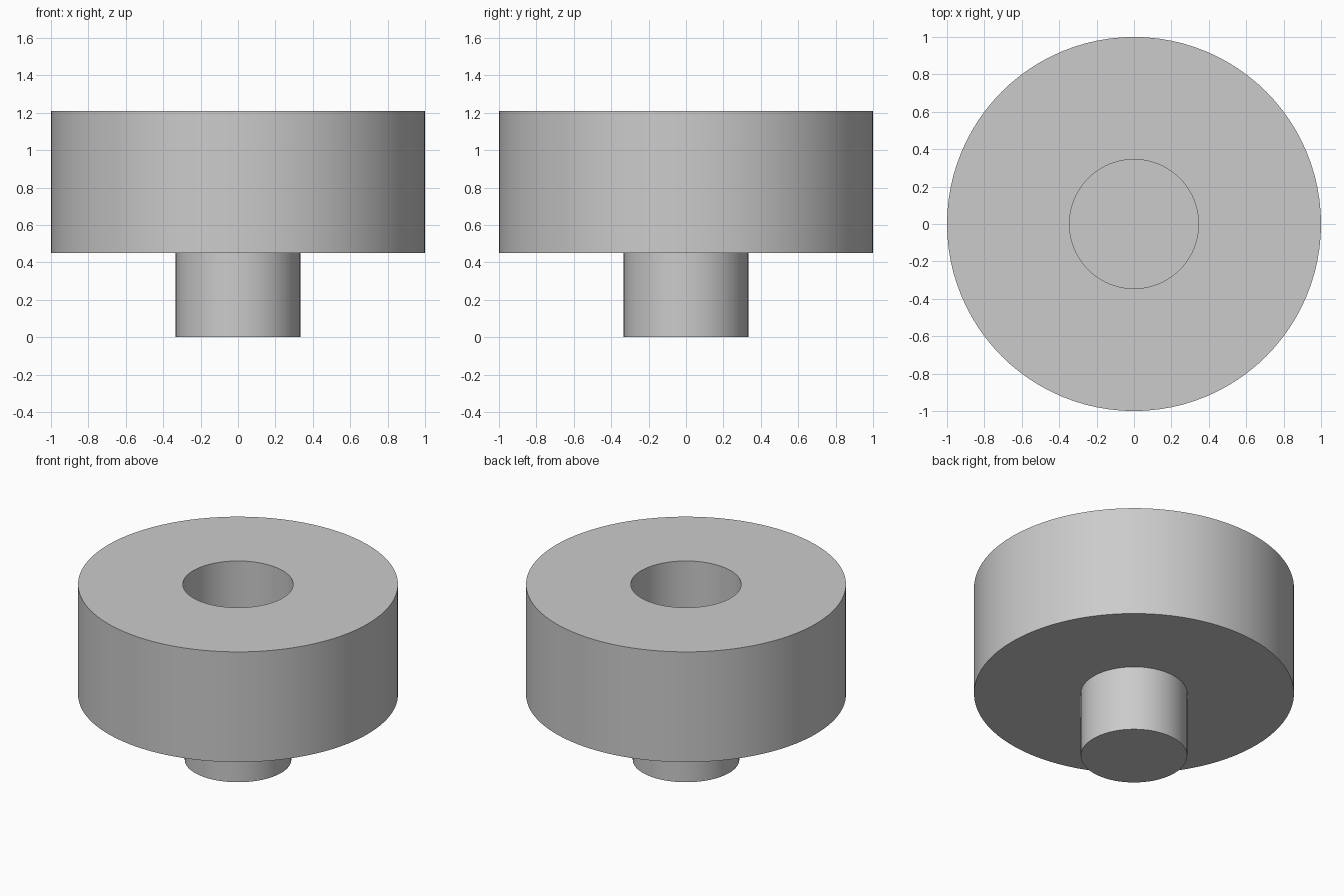
import bpy
import bmesh
import math

SEGMENTS = 96

if "Cube" in bpy.data.objects:
    bpy.data.objects.remove(bpy.data.objects["Cube"], do_unlink=True)

# Plain grey material
grey = bpy.data.materials.new("plain_grey")
grey.use_nodes = True
colour = (0.6, 0.6, 0.6, 1)
grey.diffuse_color = colour
grey.node_tree.nodes["Principled BSDF"].inputs["Base Color"].default_value = colour


def lathe(name, profile):
    """Spin a (radius, height) profile, starting and ending on the axis, about z."""
    bm = bmesh.new()
    verts = [bm.verts.new((r, 0, z)) for r, z in profile]
    edges = [bm.edges.new(pair) for pair in zip(verts, verts[1:])]
    bmesh.ops.spin(bm, geom=verts + edges, cent=(0, 0, 0), axis=(0, 0, 1),
                   angle=math.tau, steps=SEGMENTS, use_merge=True)
    bmesh.ops.remove_doubles(bm, verts=bm.verts[:], dist=0.0001)
    bmesh.ops.recalc_face_normals(bm, faces=bm.faces[:])
    mesh = bpy.data.meshes.new(name)
    bm.to_mesh(mesh)
    bm.free()
    mesh.materials.append(grey)
    obj = bpy.data.objects.new(name, mesh)
    bpy.context.collection.objects.link(obj)
    bpy.ops.object.select_all(action="DESELECT")
    obj.select_set(True)
    bpy.context.view_layer.objects.active = obj
    bpy.ops.object.shade_smooth_by_angle(angle=math.radians(30))
    return obj


# Peg, wide head and blind socket as one turned solid
PEG_R, HEAD_R, SOCKET_R = 0.333, 1.0, 0.345
PEG_TOP, HEAD_TOP, SOCKET_FLOOR = 0.45, 1.21, 0.74
lathe("stacking_peg", [
    (0, 0), (PEG_R, 0), (PEG_R, PEG_TOP),
    (HEAD_R, PEG_TOP), (HEAD_R, HEAD_TOP),
    (SOCKET_R, HEAD_TOP), (SOCKET_R, SOCKET_FLOOR), (0, SOCKET_FLOOR),
])
